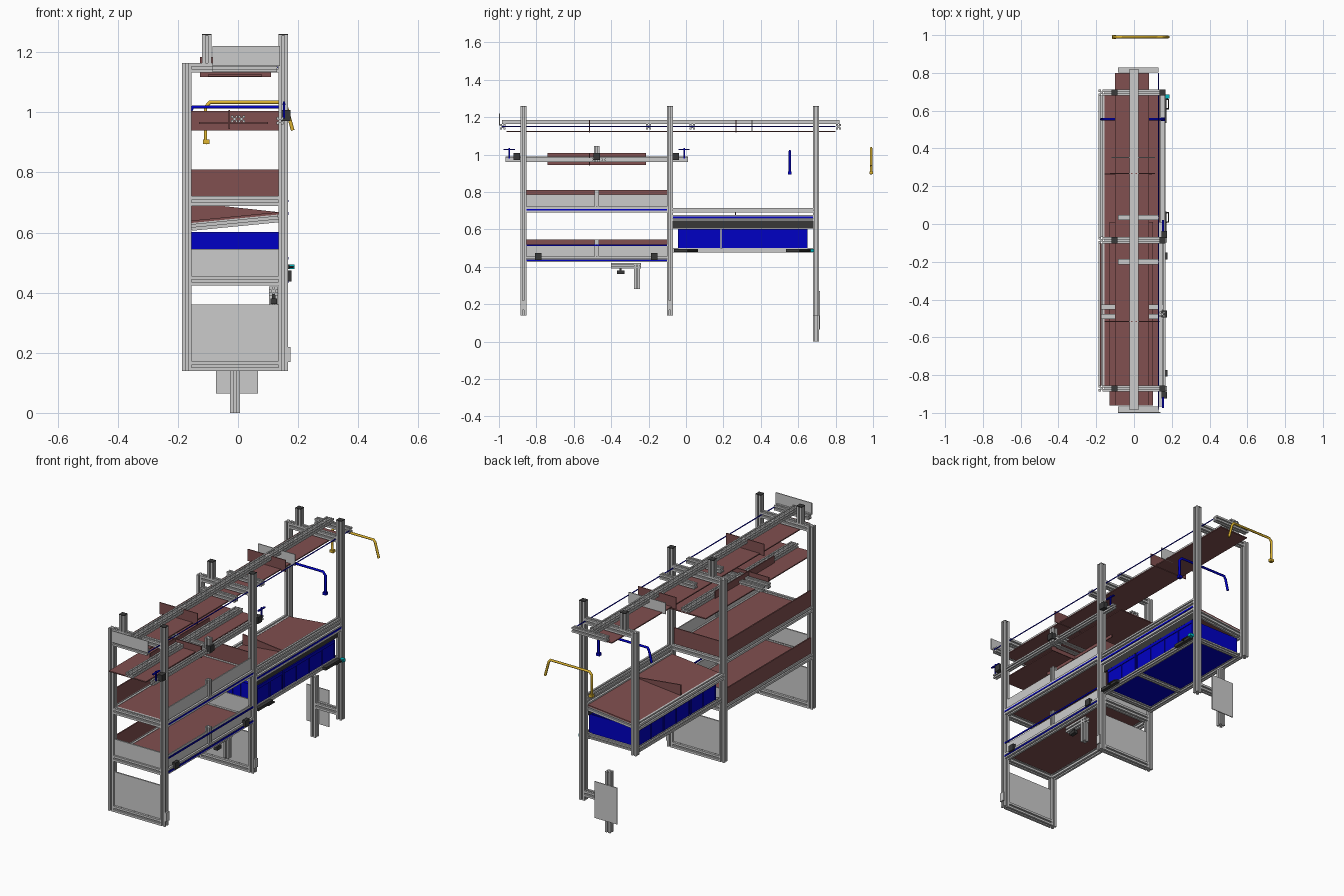
import bpy, bmesh
from mathutils import Vector

if "Cube" in bpy.data.objects:
    bpy.data.objects.remove(bpy.data.objects["Cube"])


def material(name, rgb):
    m = bpy.data.materials.new(name)
    m.diffuse_color = (*rgb, 1)
    m.use_nodes = True
    m.node_tree.nodes["Principled BSDF"].inputs["Base Color"].default_value = m.diffuse_color
    return m


BROWN = material("brown_board", (0.22, 0.08, 0.08))
BLUE = material("blue_plastic", (0.0, 0.0, 0.55))
YELLOW = material("yellow_paint", (0.75, 0.47, 0.03))
DARK = material("dark_fitting", (0.04, 0.04, 0.04))
TEAL = material("teal_knob", (0.0, 0.5, 0.55))
W = 0.032                       # width of the slotted beams
POSTS = (-0.87, -0.086, 0.695)  # y of the three upright frames
XL, XR = -0.171, 0.15           # x of left and right posts


def finish(name, bm, mat=None):
    me = bpy.data.meshes.new(name)
    bmesh.ops.recalc_face_normals(bm, faces=bm.faces)
    bm.to_mesh(me)
    bm.free()
    ob = bpy.data.objects.new(name, me)
    bpy.context.collection.objects.link(ob)
    if mat:
        me.materials.append(mat)
    return ob


def box(name, x0, x1, y0, y1, z0, z1, mat=None):
    bm = bmesh.new()
    bmesh.ops.create_cube(bm, size=1)
    for v in bm.verts:
        v.co = ((x0 + x1) / 2 + v.co.x * (x1 - x0), (y0 + y1) / 2 + v.co.y * (y1 - y0),
                (z0 + z1) / 2 + v.co.z * (z1 - z0))
    return finish(name, bm, mat)


def prism(name, pts, y0, y1, mat=None):
    """Extrude an x-z outline along y."""
    bm = bmesh.new()
    f = bm.faces.new([bm.verts.new((x, y0, z)) for x, z in pts])
    r = bmesh.ops.extrude_face_region(bm, geom=[f])
    bmesh.ops.translate(bm, verts=[v for v in r["geom"] if isinstance(v, bmesh.types.BMVert)],
                        vec=(0, y1 - y0, 0))
    return finish(name, bm, mat)


def beam(name, a, b, w=W):
    """Slotted profile running from a to b, one groove per side."""
    a, b = Vector(a), Vector(b)
    h, s, d = w / 2, w * 0.13, w * 0.27
    side = [(-h, -h), (-s, -h), (-s, -h + d), (s, -h + d), (s, -h)]
    pts = []
    for _ in range(4):
        pts += side
        side = [(-y, x) for x, y in side]
    q = (b - a).to_track_quat('Z', 'Y')
    bm = bmesh.new()
    lo = [bm.verts.new(a + q @ Vector((x, y, 0))) for x, y in pts]
    hi = [bm.verts.new(b + q @ Vector((x, y, 0))) for x, y in pts]
    n = len(pts)
    for i in range(n):
        bm.faces.new((lo[i], lo[(i + 1) % n], hi[(i + 1) % n], hi[i]))
    bm.faces.new(lo)
    bm.faces.new(hi)
    return finish(name, bm)


def tube(name, pts, r, mat):
    cu = bpy.data.curves.new(name, 'CURVE')
    cu.dimensions = '3D'
    cu.bevel_depth, cu.bevel_resolution, cu.use_fill_caps = r, 1, True
    sp = cu.splines.new('POLY')
    sp.points.add(len(pts) - 1)
    for p, c in zip(sp.points, pts):
        p.co = (*c, 1)
    cu.materials.append(mat)
    ob = bpy.data.objects.new(name, cu)
    bpy.context.collection.objects.link(ob)


# Upright frames with top cross beam and short upper stub
for y in POSTS:
    last = y > 0.5
    beam("right_post", (XR, y, 0.14), (XR, y, 1.257))
    beam("left_post", (XL, y, 0.475 if last else 0.14), (XL, y, 1.165))
    beam("top_cross_beam", (-0.155, y, 1.149), (0.134, y, 1.149))
    beam("upper_stub", (-0.104, y, 1.165), (-0.104, y, 1.257))
    for x in (XR, -0.104):
        box("post_cap", x - W / 2, x + W / 2, y - W / 2, y + W / 2, 1.256, 1.26, DARK)
    if not last:
        beam("bottom_cross_beam", (-0.155, y, 0.156), (0.134, y, 0.156))
        box("lower_end_panel", -0.155, 0.134, y - 0.004, y + 0.004, 0.172, 0.36)
        box("foot_bracket", 0.166, 0.174, y - 0.013, y + 0.013, 0.17, 0.22)

# Single rear foot with its plate
beam("foot_arm", (0.134, 0.695, 0.18), (0.006, 0.695, 0.18))
beam("rear_foot", (-0.01, 0.695, 0), (-0.01, 0.695, 0.34))
box("foot_plate", -0.073, 0.067, 0.712, 0.717, 0.065, 0.27)

# Two front shelves with walls
Y0, Y1 = POSTS[0] + W / 2, POSTS[1] - W / 2
for label, z, wall, grey in (("lower", 0.44, 0.545, 0.52), ("upper", 0.705, 0.81, 0.785)):
    for x in (XL, XR):
        beam(label + "_side_beam", (x, Y0, z), (x, Y1, z))
    for y in POSTS[:2]:
        beam(label + "_end_beam", (-0.155, y, z), (0.134, y, z))
    box(label + "_shelf_board", -0.16, 0.14, Y0, Y1, z + 0.006, z + 0.014, BROWN)
    box(label + "_left_wall", -0.18, -0.173, Y0, Y1, z + 0.016, wall, BROWN)
    box(label + "_right_wall", 0.143, 0.149, Y0, Y1, z + 0.016, grey)
    beam(label + "_wall_stub", (XR, -0.477, z + 0.016), (XR, -0.477, wall), 0.026)
    for dz in ((0.0,) if label == "upper" else (-0.004, 0.075)):
        box(label + "_blue_strip", 0.163, 0.168, Y0, Y1, z + dz - 0.004, z + dz + 0.004, BLUE)
box("lower_front_panel", -0.155, 0.134, -0.876, -0.868, 0.456, 0.545)
box("upper_end_wall", -0.155, 0.134, -0.09, -0.084, 0.72, 0.81, BROWN)
box("lower_end_wall", -0.155, 0.134, -0.09, -0.084, 0.456, 0.545)
for y in (-0.79, -0.17):
    box("shelf_clamp", 0.16, 0.178, y - 0.018, y + 0.018, 0.437, 0.473, DARK)

# Tilted rear shelf with wedge divider
R0, R1 = POSTS[1] + W / 2, POSTS[2] - W / 2
tilt = [(-0.155, 0.64), (0.134, 0.668), (0.134, 0.66), (-0.155, 0.632)]
prism("tilted_board", tilt, R0, R1, BROWN)
for y in (R0 + W / 2, R1 - W / 2):
    beam("tilted_end_beam", (-0.155, y, 0.622), (0.134, y, 0.65))
beam("tilted_left_beam", (XL, R0, 0.625), (XL, R1, 0.625))
beam("tilted_right_beam", (XR, R0, 0.66), (XR, R1, 0.66))
beam("tilted_rim_beam", (XR, R0, 0.702), (XR, R1, 0.702), 0.026)
box("tilted_blue_strip", 0.164, 0.168, R0, R1, 0.658, 0.668, BLUE)
box("tilted_dark_strip", 0.136, 0.146, R0, R1, 0.605, 0.645, DARK)
prism("wedge_divider", [(-0.155, 0.64), (0.134, 0.668), (-0.155, 0.70)], 0.262, 0.268, BROWN)

# Bin tray and blue bins
for x in (XL + 0.01, XR - 0.01):
    beam("tray_side_beam", (x, R0, 0.488), (x, R1, 0.488), 0.024)
for y in (R0 + 0.015, 0.19, R1 - 0.015):
    beam("tray_cross_beam", (-0.155, y, 0.488), (0.134, y, 0.488), 0.022)
for y0, y1, ribs in ((-0.04, 0.185, 2), (0.195, 0.65, 4)):
    box("bin_floor", -0.155, 0.145, y0, y1, 0.493, 0.503, BLUE)
    for x in (-0.155, 0.139):
        box("bin_side", x, x + 0.006, y0, y1, 0.5, 0.602, BLUE)
    for y in (y0, y1 - 0.006):
        box("bin_end", -0.155, 0.145, y, y + 0.006, 0.5, 0.602, BLUE)
    for x in (-0.159, 0.145):
        box("bin_lip", x, x + 0.004, y0, y1, 0.585, 0.602, BLUE)
        for i in range(ribs + 1):
            y = y0 + (y1 - y0 - 0.005) * i / ribs
            box("bin_rib", x, x + 0.004, y, y + 0.005, 0.5, 0.602, BLUE)
    for i in range(7):
        x = -0.15 + i * 0.048
        box("bin_end_rib", x, x + 0.004, y0 - 0.004, y0, 0.5, 0.602, BLUE)

# Tray latches with pull handles on the right side
for y in (0.0, 0.6):
    box("tray_latch", 0.15, 0.172, y - 0.065, y + 0.065, 0.478, 0.494, DARK)
    tube("pull_handle", [(0.165, y + 0.01, 0.486), (0.183, y + 0.01, 0.486),
                         (0.183, y + 0.06, 0.486), (0.165, y + 0.06, 0.486)], 0.004, DARK)
box("teal_knob", 0.166, 0.188, 0.665, 0.685, 0.478, 0.494, TEAL)

# Hanging bracket below the lower shelf
beam("hanger_bar", (0.118, -0.40, 0.405), (0.118, -0.24, 0.405), 0.03)
beam("hanger_leg", (0.118, -0.262, 0.28), (0.118, -0.262, 0.42), 0.03)
box("hanger_knob", 0.108, 0.13, -0.37, -0.33, 0.362, 0.38, DARK)
box("hanger_knob_stem", 0.113, 0.124, -0.356, -0.344, 0.375, 0.395, DARK)

# Middle carrier board with fins
box("middle_board", -0.13, 0.10, -0.96, 0.01, 0.962, 0.968, BROWN)
for x in (-0.012, 0.012):
    beam("middle_rail", (x, -0.965, 0.978), (x, 0.01, 0.978), 0.022)
beam("middle_right_rail", (0.14, -0.965, 0.972), (0.14, 0.01, 0.972), 0.024)
for y in (-0.44, -0.49):
    beam("middle_cross_beam", (-0.175, y, 0.972), (0.155, y, 0.972), 0.026)
beam("middle_stub", (XR, -0.477, 0.96), (XR, -0.477, 1.045), 0.03)
box("middle_fin", -0.155, 0.134, -0.518, -0.513, 0.94, 1.005, BROWN)
box("middle_long_fin", -0.032, -0.027, -0.74, -0.215, 0.945, 1.008, BROWN)
for y in (-0.905, -0.477, -0.055):
    box("rail_clamp", 0.145, 0.175, y - 0.018, y + 0.018, 0.972, 1.008, DARK)
for y in (-0.945, -0.01):
    box("blue_lever", 0.148, 0.158, y - 0.03, y + 0.03, 1.024, 1.03, BLUE)
    box("lever_pin", 0.15, 0.156, y - 0.004, y + 0.004, 0.98, 1.036, BLUE)

# Top carrier board, rails, cross bars and dividers
box("top_board", -0.10, 0.08, -0.96, 0.80, 1.12, 1.126, BROWN)
for x in (-0.012, 0.012):
    beam("top_rail", (x, -0.985, 1.174), (x, 0.82, 1.174), 0.022)
for y in (-0.98, -0.2, 0.034, 0.815):
    beam("top_carrier_bar", (-0.085, y, 1.148), (0.13, y, 1.148), 0.028)
for y in (-0.515, 0.268):
    box("top_fin", -0.127, 0.11, y - 0.0025, y + 0.0025, 1.118, 1.184, BROWN)
box("grey_divider", -0.12, 0.11, 0.35, 0.355, 1.12, 1.184)
box("front_top_plate", -0.085, 0.14, -1.0, -0.995, 1.155, 1.22)
tube("blue_cord", [(0.13, -0.985, 1.15), (0.13, 0.80, 1.15)], 0.003, BLUE)

# Bent tube handles, yellow behind and blue inside
tube("yellow_handle", [(-0.1, 0.99, 0.897), (-0.108, 0.99, 0.905), (-0.108, 0.99, 1.018),
                       (-0.093, 0.99, 1.034), (0.15, 0.99, 1.034), (0.16, 0.99, 1.02),
                       (0.182, 0.99, 0.94)], 0.007, YELLOW)
box("yellow_handle_foot", -0.116, -0.095, 0.98, 1.0, 0.895, 0.91, YELLOW)
tube("blue_handle", [(-0.175, 0.555, 0.94), (-0.16, 0.555, 1.0), (-0.15, 0.555, 1.018),
                     (0.14, 0.555, 1.018), (0.155, 0.555, 1.0), (0.155, 0.555, 0.9)], 0.007, BLUE)
box("blue_handle_foot", 0.143, 0.164, 0.545, 0.565, 0.893, 0.908, BLUE)
